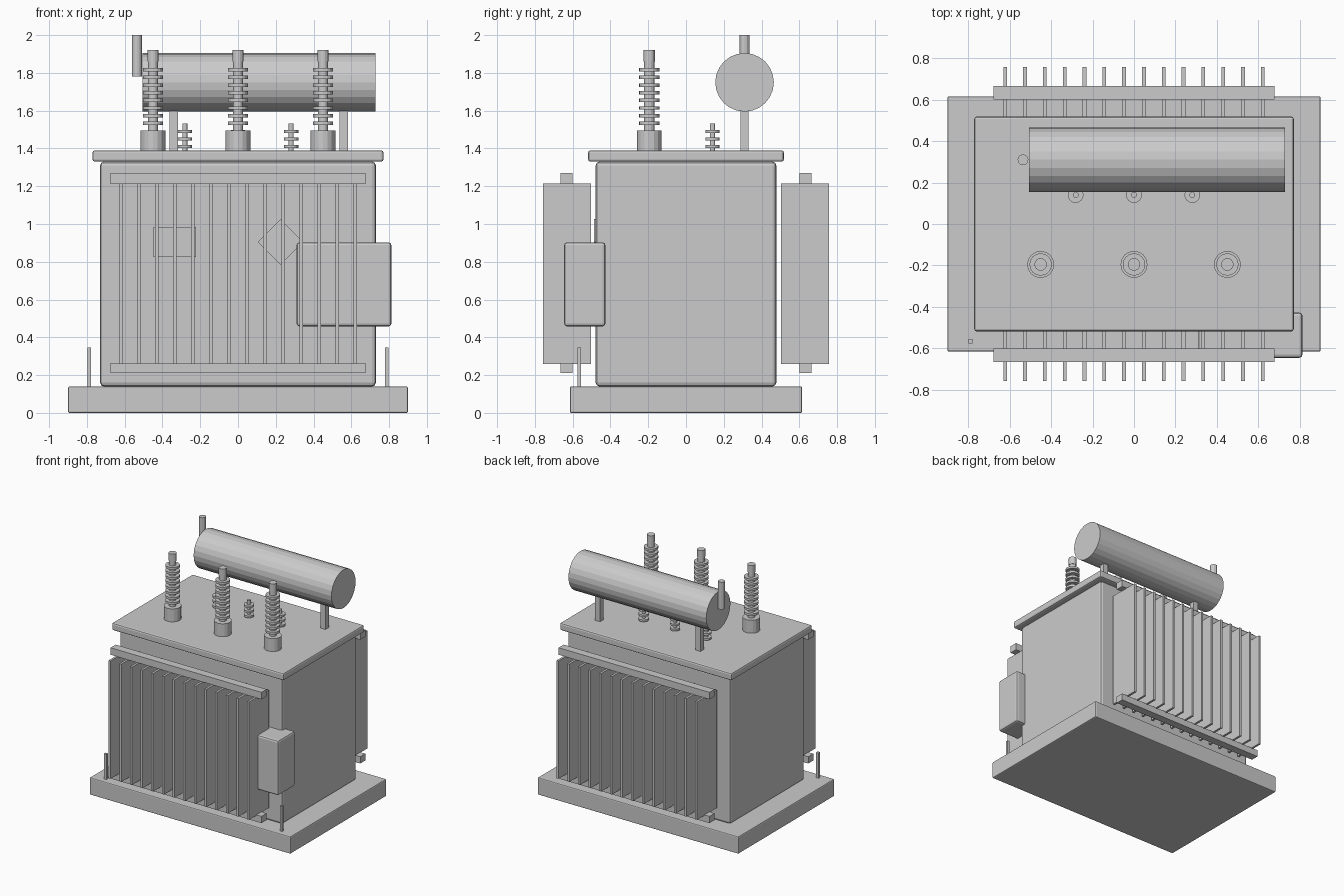
import bpy, bmesh
from math import radians
from mathutils import Matrix

if "Cube" in bpy.data.objects:
    bpy.data.objects.remove(bpy.data.objects["Cube"])


def finish(bm, name):
    me = bpy.data.meshes.new(name)
    bm.to_mesh(me)
    bm.free()
    ob = bpy.data.objects.new(name, me)
    bpy.context.collection.objects.link(ob)
    return ob


def box(name, x, y, z, bevel=0.0, rot_y=0.0):
    """Box from (min, max) ranges per axis, optionally rotated about y at its centre."""
    c = [(a + b) / 2 for a, b in (x, y, z)]
    s = [b - a for a, b in (x, y, z)]
    bm = bmesh.new()
    bmesh.ops.create_cube(bm, size=1, matrix=Matrix.Translation(c)
                          @ Matrix.Rotation(rot_y, 4, 'Y') @ Matrix.Diagonal((*s, 1)))
    ob = finish(bm, name)
    if bevel:
        m = ob.modifiers.new("bevel", 'BEVEL')
        m.width, m.segments = bevel, 2
    return ob


def cyl(bm, r, z0, z1, x, y, seg=16):
    bmesh.ops.create_cone(bm, cap_ends=True, segments=seg, radius1=r, radius2=r, depth=z1 - z0,
                          matrix=Matrix.Translation((x, y, (z0 + z1) / 2)))


# Base, tank and lid
box("base_plinth", (-.9, .9), (-.615, .615), (0, .14), .008)
box("tank", (-.73, .73), (-.478, .478), (.14, 1.33), .02)
box("tank_lid", (-.77, .77), (-.518, .518), (1.33, 1.39), .012)

# Radiator banks, front and back
for side, s in (("front", -1), ("back", 1)):
    def yr(a, b):
        return tuple(sorted((s * a, s * b)))
    for i in range(14):
        x = -.621 + i * 1.242 / 13
        box(f"{side}_radiator_fin_{i + 1}", (x - .009, x + .009), yr(.503, .757), (.26, 1.215))
    box(f"{side}_upper_header", (-.676, .676), yr(.6, .665), (1.213, 1.27))
    box(f"{side}_lower_header", (-.676, .676), yr(.6, .665), (.21, .265))

# Control cabinet, plates and earthing posts
box("control_cabinet", (.31, .812), (-.645, -.427), (.458, .903), .015)
box("rating_plate", (-.448, -.222), (-.487, -.475), (.825, .985))
box("warning_plate", (.14, .31), (-.487, -.475), (.82, .99), rot_y=radians(45))
for name, x in (("left", -.788), ("right", .788)):
    box(f"{name}_earthing_post", (x - .01, x + .01), (-.575, -.555), (.13, .345))

# Oil conservator with supports and breather
bm = bmesh.new()
bmesh.ops.create_cone(bm, cap_ends=True, segments=24, radius1=.155, radius2=.155, depth=1.235,
                      matrix=Matrix.Translation((.111, .31, 1.75)) @ Matrix.Rotation(radians(90), 4, 'Y'))
finish(bm, "oil_conservator")
for name, x in (("left", -.34), ("right", .56)):
    box(f"{name}_conservator_support", (x - .022, x + .022), (.288, .332), (1.385, 1.61))
bm = bmesh.new()
cyl(bm, .026, 1.78, 2.0, -.535, .31, 12)
finish(bm, "breather_pipe")

# High-voltage bushings: turret, core, sheds and terminal
for i, x in enumerate((-.45, 0, .45)):
    bm = bmesh.new()
    cyl(bm, .065, 1.385, 1.495, x, -.195)
    cyl(bm, .027, 1.49, 1.87, x, -.195)
    for k in range(8):
        z = 1.533 + k * .0405
        cyl(bm, .054, z - .009, z + .009, x, -.195)
    cyl(bm, .03, 1.86, 1.922, x, -.195)
    finish(bm, f"high_voltage_bushing_{i + 1}")

# Low-voltage bushings
for i, x in enumerate((-.281, 0, .281)):
    bm = bmesh.new()
    cyl(bm, .014, 1.385, 1.532, x, .14, 12)
    for z in (1.41, 1.45, 1.49):
        cyl(bm, .038, z - .008, z + .008, x, .14)
    finish(bm, f"low_voltage_bushing_{i + 1}")
